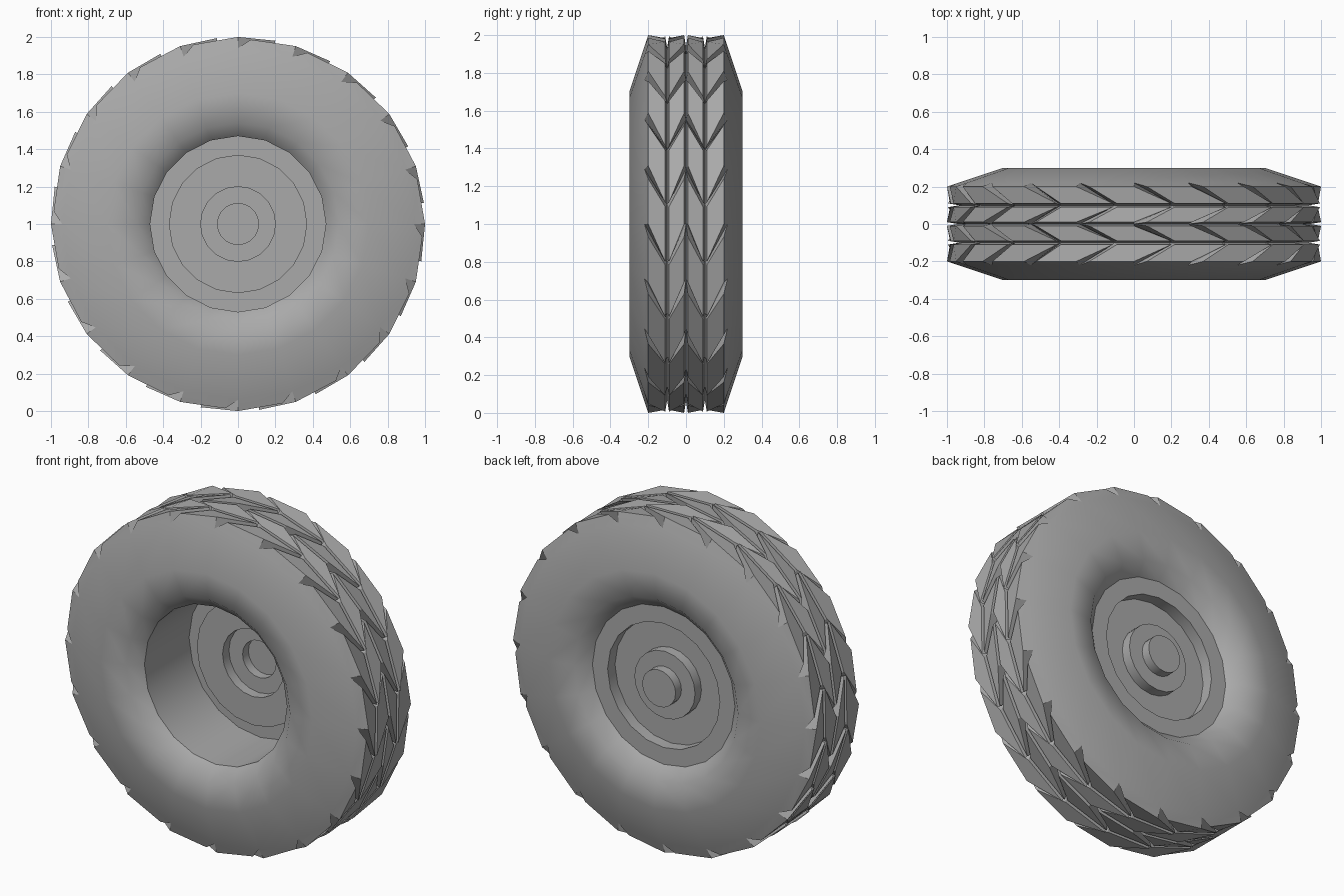
import bpy
import bmesh
from math import radians, sin, cos

SEGMENTS = 20
STEP = 360 / SEGMENTS
RADIUS = 1.0
BASE = 0.94       # radius at the bottom of the tread grooves
SWEEP = -11.5     # how far each tread block leans, in degrees

if "Cube" in bpy.data.objects:
    bpy.data.objects.remove(bpy.data.objects["Cube"])

grey = bpy.data.materials.new("wheel_grey")
grey.use_nodes = True
grey.diffuse_color = (0.4, 0.4, 0.4, 1)
grey.node_tree.nodes["Principled BSDF"].inputs["Base Color"].default_value = (0.4, 0.4, 0.4, 1)


def place(r, y, angle):
    """Point on the wheel: radius, position along the axle, angle in degrees."""
    a = radians(angle)
    return (r * cos(a), y, RADIUS + r * sin(a))


def add_face(bm, points, smooth):
    face = bm.faces.new([bm.verts.new(p) for p in points])
    face.smooth = smooth


def lathe(bm, profile):
    """Revolve (radius, y) points around the axle."""
    for (r1, y1), (r2, y2) in zip(profile, profile[1:]):
        for k in range(SEGMENTS):
            a, b = k * STEP, (k + 1) * STEP
            points = [place(r1, y1, a), place(r1, y1, b)]
            points += [place(r2, y2, b), place(r2, y2, a)] if r2 else [place(0, y2, 0)]
            add_face(bm, points, True)


def tread_block(bm, start, outer, inner, is_edge):
    """Leaning block with a steep front wall and a sloped rear wall.
    Each side is (base y, top y, lean angle, notch width)."""
    sides = []
    for base_y, top_y, lean, notch in (outer, inner):
        a = start + lean
        sides.append([place(BASE, base_y, a),
                      place(RADIUS, top_y, a),
                      place(0.988, top_y, a + STEP - notch),
                      place(BASE, base_y, a + STEP)])
    left, right = sides
    for i in range(3):
        add_face(bm, [left[i], left[i + 1], right[i + 1], right[i]], False)
    add_face(bm, left, is_edge)
    add_face(bm, right, False)


def finish(bm, name):
    bmesh.ops.remove_doubles(bm, verts=bm.verts, dist=0.0005)
    bmesh.ops.recalc_face_normals(bm, faces=bm.faces)
    mesh = bpy.data.meshes.new(name)
    bm.to_mesh(mesh)
    bm.free()
    mesh.materials.append(grey)
    obj = bpy.data.objects.new(name, mesh)
    bpy.context.collection.objects.link(obj)
    return obj


# Tyre: rounded sidewalls and four rows of chevron blocks
tyre = bmesh.new()
for s in (-1, 1):
    lathe(tyre, [(BASE, s * 0.22), (0.7, s * 0.3), (0.54, s * 0.28), (0.47, s * 0.21)])
    for k in range(SEGMENTS):
        tread_block(tyre, k * STEP,
                    (s * 0.22, s * 0.2, 0, 4), (s * 0.1, s * 0.11, SWEEP, 1.2), True)
        tread_block(tyre, k * STEP,
                    (0, s * 0.01, 0, 4), (s * 0.1, s * 0.09, SWEEP, 1.2), False)
finish(tyre, "tyre")

# Rim: open barrel, recessed disc and stepped hub in one thin shell
rim = bmesh.new()
lathe(rim, [(0.47, -0.21), (0.47, 0.21), (0.37, 0.21), (0.37, 0.14), (0.2, 0.14),
            (0.2, 0.2), (0.11, 0.2), (0.11, 0.255), (0, 0.255)])
rim_obj = finish(rim, "rim_and_hub")
bpy.ops.object.select_all(action='DESELECT')
rim_obj.select_set(True)
bpy.context.view_layer.objects.active = rim_obj
bpy.ops.object.shade_smooth_by_angle(angle=radians(30))
